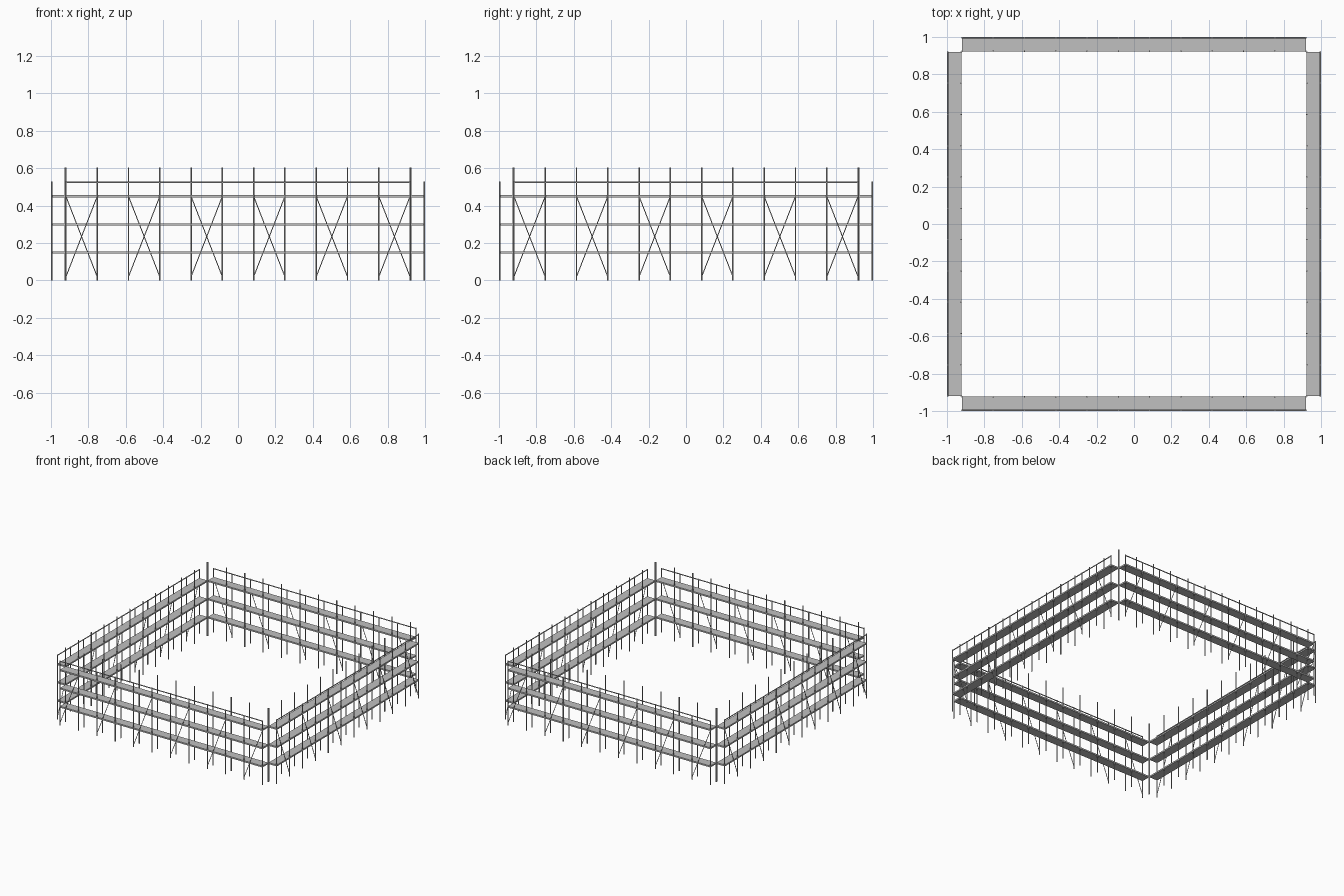
import bpy, bmesh, math
from mathutils import Vector, Matrix

if "Cube" in bpy.data.objects:
    bpy.data.objects.remove(bpy.data.objects["Cube"])

metal = bpy.data.materials.new("light grey")
metal.diffuse_color = (0.53, 0.53, 0.53, 1)
metal.use_nodes = True
metal.node_tree.nodes["Principled BSDF"].inputs["Base Color"].default_value = metal.diffuse_color

HALF = 0.92                 # half length of each scaffold run
OUT, INN = 0.996, 0.924     # outer and inner post lines
STEP = 2 * HALF / 11
XS = [-HALF + i * STEP for i in range(12)]


def tube(bm, a, b, r):
    a, b = Vector(a), Vector(b)
    d = b - a
    rot = d.to_track_quat('Z', 'Y').to_matrix().to_4x4()
    m = Matrix.Translation((a + b) / 2) @ rot
    bmesh.ops.create_cone(bm, cap_ends=True, segments=8, radius1=r, radius2=r,
                          depth=d.length, matrix=m)


def box(bm, lo, hi):
    lo, hi = Vector(lo), Vector(hi)
    m = Matrix.Translation((lo + hi) / 2) @ Matrix.Diagonal((*(hi - lo), 1))
    bmesh.ops.create_cube(bm, size=1, matrix=m)


def finish(bm, name, turn):
    bmesh.ops.rotate(bm, verts=bm.verts, cent=(0, 0, 0),
                     matrix=Matrix.Rotation(turn, 3, 'Z'))
    me = bpy.data.meshes.new(name)
    bm.to_mesh(me)
    bm.free()
    me.materials.append(metal)
    ob = bpy.data.objects.new(name, me)
    bpy.context.collection.objects.link(ob)


for k, side in enumerate(("front", "right", "back", "left")):
    turn = k * math.pi / 2

    # uprights: short outer row, tall inner row
    bm = bmesh.new()
    for x in XS:
        tube(bm, (x, -OUT, 0), (x, -OUT, 0.53), 0.004)
        tube(bm, (x, -INN, 0), (x, -INN, 0.605), 0.004)
    finish(bm, side + "_posts", turn)

    # three walkway decks
    bm = bmesh.new()
    for z in (0.15, 0.30, 0.45):
        box(bm, (-HALF, -0.997, z - 0.006), (HALF, -0.923, z + 0.006))
    finish(bm, side + "_decks", turn)

    # guard rail on the outer row
    bm = bmesh.new()
    tube(bm, (-HALF, -OUT, 0.525), (HALF, -OUT, 0.525), 0.004)
    finish(bm, side + "_guard_rail", turn)

    # diagonal braces in every second bay
    bm = bmesh.new()
    for i in range(0, 12, 2):
        lo, hi = (XS[i], XS[i + 1]) if k % 2 == 0 else (XS[i + 1], XS[i])
        tube(bm, (lo, -OUT, 0.02), (hi, -OUT, 0.45), 0.0025)
    finish(bm, side + "_braces", turn)
